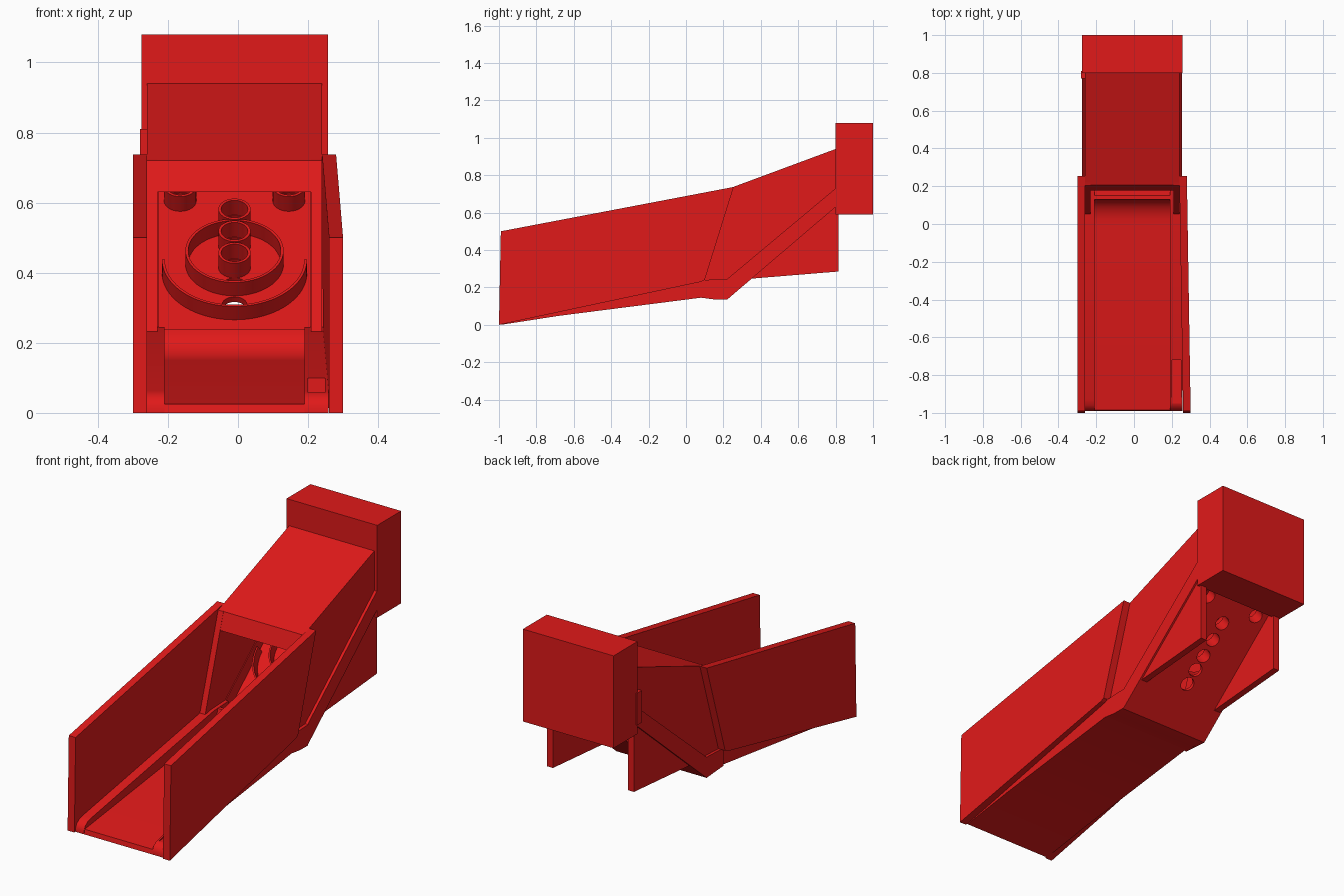
import bpy, bmesh
from math import sin, cos, pi, atan2
from mathutils import Matrix, Vector

if "Cube" in bpy.data.objects:
    bpy.data.objects.remove(bpy.data.objects["Cube"])

red = bpy.data.materials.new("red")
red.diffuse_color = (0.75, 0.01, 0.01, 1)
red.use_nodes = True
red.node_tree.nodes["Principled BSDF"].inputs["Base Color"].default_value = red.diffuse_color


def finish(name, bm, smooth=False):
    bmesh.ops.recalc_face_normals(bm, faces=bm.faces)
    me = bpy.data.meshes.new(name)
    bm.to_mesh(me)
    bm.free()
    me.materials.append(red)
    ob = bpy.data.objects.new(name, me)
    bpy.context.collection.objects.link(ob)
    if smooth:
        bpy.context.view_layer.objects.active = ob
        bpy.ops.object.select_all(action='DESELECT')
        ob.select_set(True)
        bpy.ops.object.shade_smooth_by_angle()
    return ob


def prism(name, pts, x0, x1, shear=0.0, smooth=False):
    """Extrude a (y, z) profile from x0 to x1; shear moves x per unit of y."""
    bm = bmesh.new()
    rings = [[bm.verts.new((x + shear * (y + 1), y, z)) for y, z in pts] for x in (x0, x1)]
    n = len(pts)
    for r in rings:
        bm.faces.new(r)
    for i in range(n):
        j = (i + 1) % n
        bm.faces.new((rings[0][i], rings[0][j], rings[1][j], rings[1][i]))
    return finish(name, bm, smooth)


def box(name, x0, x1, y0, y1, z0, z1):
    return prism(name, [(y0, z0), (y1, z0), (y1, z1), (y0, z1)], x0, x1)


def cut(ob, cutter):
    m = ob.modifiers.new("cut", 'BOOLEAN')
    m.operation, m.object, m.solver = 'DIFFERENCE', cutter, 'EXACT'
    cutter.hide_render = True
    cutter.hide_viewport = True
    cutter.display_type = 'WIRE'


CX = -0.01                       # centre line of the cabinet
SLOPE = (0.63 - 0.135) / 0.58    # slope of the target board
A = atan2(SLOPE, 1)


def on_board(x, z):
    """Matrix placing things on the board's top surface at front-view height z."""
    y = 0.22 + (z - 0.161) / SLOPE
    return Matrix.Translation((x, y, z)) @ Matrix.Rotation(A, 4, 'X')


def ring(name, x, z, r_out, thick, h, a0=0.0, a1=2 * pi, seg=40):
    """Upright ring, or part of one, standing on the target board."""
    bm = bmesh.new()
    full = abs(a1 - a0 - 2 * pi) < 1e-4
    m = on_board(x, z)
    rows = []
    for i in range(seg if full else seg + 1):
        a = a0 + (a1 - a0) * i / seg
        rows.append([bm.verts.new(m @ Vector((r * cos(a), r * sin(a), k)))
                     for r, k in ((r_out, -0.005), (r_out, h), (r_out - thick, h), (r_out - thick, -0.005))])
    for i in range(seg):
        p, q = rows[i], rows[(i + 1) % len(rows)]
        for k in range(4):
            l = (k + 1) % 4
            bm.faces.new((p[k], p[l], q[l], q[k]))
    if not full:
        bm.faces.new(rows[0])
        bm.faces.new(rows[-1])
    return finish(name, bm, True)


# Tall side walls; the right one leans inward toward the back
wall = [(-1, 0), (0.08, 0.23), (0.1, 0.24), (0.255, 0.737), (-0.99, 0.5)]
prism("left_wall", wall, -0.30, -0.26)
prism("right_wall", wall, 0.26, 0.30, -0.016)

# Lane with curved jump at the end
curve = [(0.0 + 0.13 * sin(t * pi / 16), 0.15 + 0.09 * (1 - cos(t * pi / 16))) for t in range(9)]
under = [(0.22, 0.135), (0.15, 0.136), (0.08, 0.145), (-0.68, 0.048), (-0.99, 0.0)]
prism("lane", [(-0.985, 0.025)] + curve + [(0.15, 0.24), (0.2, 0.17), (0.22, 0.161)] + under,
      -0.215, 0.195, smooth=True)

# Rails beside the lane, rounded at the front
rail = [(-0.99, 0.02), (-0.98, 0.04), (-0.96, 0.055), (-0.93, 0.064), (0.1, 0.24), (0.22, 0.245)] + under
prism("left_rail", rail, -0.262, -0.21, smooth=True)
right_rail = prism("right_rail", rail, 0.19, 0.258, smooth=True)
cut(right_rail, box("pocket_cutter", 0.2, 0.248, -0.96, -0.72, 0.058, 0.3))

# Sloping side bands, upper cheeks and rear legs on both sides
band = [(0.08, 0.145), (0.22, 0.135), (0.8, 0.63), (0.8, 0.73), (0.22, 0.245), (0.1, 0.24), (0.08, 0.23)]
cheek = [(0.05, 0.225), (0.1, 0.235), (0.22, 0.24), (0.8, 0.72), (0.8, 0.94), (0.22, 0.725), (0.205, 0.72)]
leg = [(0.35, 0.247), (0.815, 0.285), (0.815, 0.64), (0.8, 0.64)]
for side, s in (("left", -1), ("right", 1)):
    for part, pts, a, b in (("band", band, 0.215, 0.265), ("cheek", cheek, 0.219, 0.25),
                            ("leg", leg, 0.22, 0.255)):
        prism(f"{side}_{part}", pts, *sorted((CX + s * a, CX + s * b)))
box("left_end_tab", -0.28, -0.255, 0.77, 0.81, 0.64, 0.81)

# Roof, header bar and rear box
prism("roof", [(0.22, 0.725), (0.8, 0.94), (0.8, 0.915), (0.23, 0.70)], -0.259, 0.239)
prism("header", [(0.178, 0.63), (0.206, 0.72), (0.22, 0.725), (0.235, 0.715), (0.2, 0.63)], -0.23, 0.21)
box("rear_box", -0.275, 0.257, 0.8, 1.0, 0.59, 1.08)

# Target board with through holes
board = prism("target_board", [(0.22, 0.135), (0.8, 0.63), (0.8, 0.656), (0.22, 0.161)], -0.23, 0.21)
tubes = [(CX, 0.415), (CX, 0.477), (CX, 0.54), (CX - 0.155, 0.605), (CX + 0.155, 0.605)]
bm = bmesh.new()
for x, z in tubes + [(CX, 0.362), (CX, 0.308)]:
    bmesh.ops.create_cone(bm, cap_ends=True, segments=32, radius1=0.036, radius2=0.036,
                          depth=0.12, matrix=on_board(x, z))
cut(board, finish("hole_cutter", bm))

# Score tubes and rings
for i, (x, z) in enumerate(tubes):
    ring(f"score_tube_{i + 1}", x, z, 0.046, 0.008, 0.055)
ring("middle_ring", CX, 0.425, 0.14, 0.008, 0.05, seg=64)
ring("outer_arc", CX, 0.40, 0.207, 0.008, 0.05, pi, 2 * pi, seg=48)
